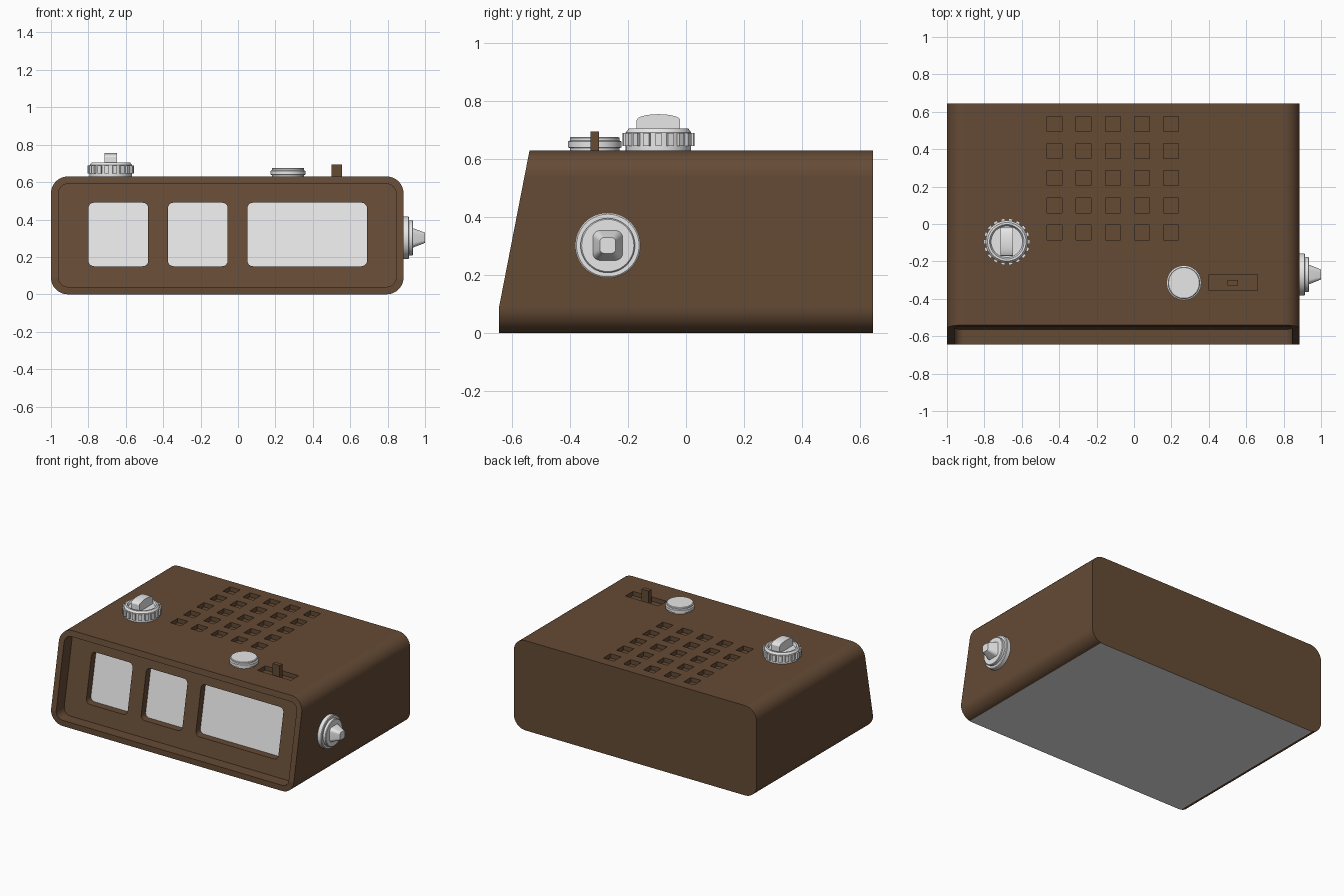
import bpy, bmesh, math
from mathutils import Vector

old = bpy.data.objects.get("Cube")
if old:
    bpy.data.objects.remove(old)


def material(name, rgb):
    m = bpy.data.materials.new(name)
    m.use_nodes = True
    m.diffuse_color = (*rgb, 1)
    m.node_tree.nodes["Principled BSDF"].inputs["Base Color"].default_value = (*rgb, 1)
    return m


BROWN = material("brown", (0.13, 0.07, 0.036))
GREY = material("light grey", (0.8, 0.8, 0.8))


def add_loft(bm, rings):
    """Skin a closed solid through rings that have equal point counts."""
    loops = [[bm.verts.new(p) for p in ring] for ring in rings]
    n = len(loops[0])
    for a, b in zip(loops, loops[1:]):
        for i in range(n):
            j = (i + 1) % n
            bm.faces.new((a[i], a[j], b[j], b[i]))
    bm.faces.new(loops[0])
    bm.faces.new(loops[-1])


def make(name, solids, *mats):
    bm = bmesh.new()
    for rings in solids:
        add_loft(bm, rings)
    bmesh.ops.recalc_face_normals(bm, faces=bm.faces)
    mesh = bpy.data.meshes.new(name)
    bm.to_mesh(mesh)
    bm.free()
    ob = bpy.data.objects.new(name, mesh)
    bpy.context.collection.objects.link(ob)
    for m in mats:
        mesh.materials.append(m)
    return ob


def smooth(ob):
    bpy.ops.object.select_all(action='DESELECT')
    ob.select_set(True)
    bpy.context.view_layer.objects.active = ob
    bpy.ops.object.shade_smooth_by_angle(angle=math.radians(30))


def rounded(u0, u1, v0, v1, r, seg=8):
    """Outline of a rounded rectangle as (u, v) pairs."""
    corners = [(u1 - r, v1 - r), (u0 + r, v1 - r), (u0 + r, v0 + r), (u1 - r, v0 + r)]
    pts = []
    for k, (cu, cv) in enumerate(corners):
        for i in range(seg + 1):
            a = math.pi / 2 * (k + i / seg)
            pts.append((cu + r * math.cos(a), cv + r * math.sin(a)))
    return pts


def circle(r, h, n=48):
    return [Vector((r * math.cos(2 * math.pi * i / n), r * math.sin(2 * math.pi * i / n), h))
            for i in range(n)]


def box(x0, x1, y0, y1, z0, z1):
    return [[(x0, y0, z), (x1, y0, z), (x1, y1, z), (x0, y1, z)] for z in (z0, z1)]


# Case: rounded section, sloping front with a recessed face
TOP, BACK, FOOT, RECESS, GLASS = 0.63, 0.645, 0.09, 0.09, 0.14


def slope(z):
    return -0.54 - (TOP - z) * 0.1944


def front(z):
    return slope(max(z, FOOT))


outer = rounded(-1, 0.885, 0, TOP, FOOT)
inner = rounded(-0.96, 0.845, 0.04, 0.59, 0.05)
case = make("case", [[
    [(x, BACK, z) for x, z in outer],
    [(x, front(z), z) for x, z in outer],
    [(x, front(z), z) for x, z in inner],
    [(x, slope(z) + RECESS, z) for x, z in inner]]], BROWN, GREY)

# Cutters: three windows, speaker grille, slider slot
cuts = []
for x0, x1 in ((-0.8, -0.48), (-0.375, -0.055), (0.05, 0.69)):
    outline = rounded(x0, x1, 0.15, 0.49, 0.03, 5)
    cuts.append([[(x, slope(z) + d, z) for x, z in outline] for d in (0.05, GLASS)])
for i in range(5):
    for j in range(5):
        x, y = -0.425 + 0.156 * i, -0.045 + 0.145 * j
        cuts.append(box(x - 0.04, x + 0.04, y - 0.04, y + 0.04, TOP - 0.03, TOP + 0.1))
cuts.append(box(0.4, 0.66, -0.355, -0.27, TOP - 0.03, TOP + 0.1))
cutter = make("case_cutter", cuts, BROWN)
cutter.hide_render = True
mod = case.modifiers.new("openings", 'BOOLEAN')
mod.operation = 'DIFFERENCE'
mod.solver = 'EXACT'
mod.object = cutter
bpy.context.view_layer.objects.active = case
bpy.ops.object.modifier_apply(modifier=mod.name)
bpy.data.objects.remove(cutter)

# Grey window panes and underside
for p in case.data.polygons:
    c, n = p.center, p.normal
    pane = n.y < -0.9 and n.z > 0.1 and c.y - slope(c.z) > GLASS - 0.01
    p.material_index = int(pane or (n.z < -0.99 and c.z < 0.005))
smooth(case)
case.modifiers.new("even_shading", 'WEIGHTED_NORMAL').keep_sharp = True

# Slider in its slot
make("slider", [box(0.5, 0.555, -0.33, -0.3, TOP - 0.04, 0.695)], BROWN)


def turned(name, profile, location):
    ob = make(name, [[circle(r, h) for r, h in profile]], GREY)
    ob.location = location
    smooth(ob)
    return ob


# Round push button
turned("button", [(0.085, -0.01), (0.085, 0.008), (0.093, 0.01), (0.093, 0.03),
                  (0.086, 0.034), (0.086, 0.043), (0.082, 0.046)], (0.267, -0.315, TOP))

# Ribbed dial with dished top and arched grip
dial_at = Vector((-0.68, -0.095, TOP))
turned("dial", [(0.113, -0.01), (0.113, 0.062), (0.103, 0.075), (0.092, 0.075),
                (0.084, 0.06)], dial_at)
ribs = []
for k in range(18):
    a = 2 * math.pi * k / 18
    out, side = Vector((math.cos(a), math.sin(a), 0)), Vector((-math.sin(a), math.cos(a), 0))
    ribs.append([[out * r + side * s + Vector((0, 0, h))
                  for r, s in ((0.105, -0.011), (0.125, -0.011), (0.125, 0.011), (0.105, 0.011))]
                 for h in (0.016, 0.06)])
make("dial_ribs", ribs, GREY).location = dial_at
arch = [(-0.075, 0.05), (0.075, 0.05)]
arch += [(0.075 * math.cos(math.pi * t / 10), 0.105 + 0.02 * math.sin(math.pi * t / 10))
         for t in range(11)]
grip = make("dial_grip", [[[(x, y, z) for y, z in arch] for x in (-0.033, 0.033)]], GREY)
grip.location = dial_at
smooth(grip)

# Side knob: stepped disc and tapering rounded-square shaft
side_at = (0.885, -0.27, 0.302)
disc = turned("side_knob", [(0.113, -0.01), (0.113, 0.026), (0.108, 0.03), (0.094, 0.03),
                            (0.094, 0.047), (0.09, 0.051)], side_at)
shaft = make("side_knob_shaft", [[[(u, v, h) for u, v in rounded(-w, w, -w, w, w * 0.5)]
             for w, h in ((0.055, 0.04), (0.05, 0.056), (0.027, 0.115))]], GREY)
shaft.location = side_at
smooth(shaft)
for ob in (disc, shaft):
    ob.rotation_euler.y = math.pi / 2
